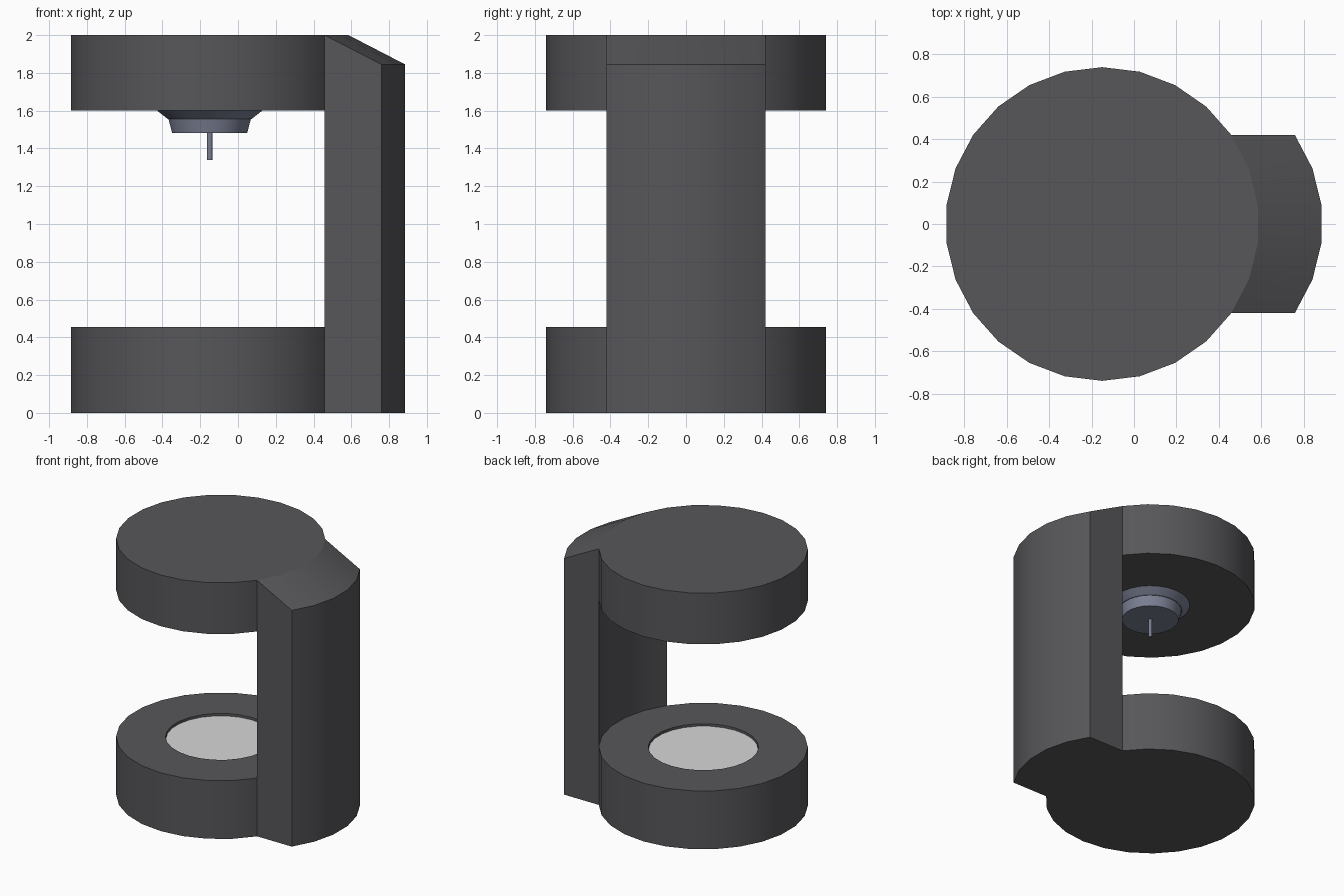
import bpy, bmesh, math

cube = bpy.data.objects.get("Cube")
if cube:
    bpy.data.objects.remove(cube)

AXIS_X = -0.15
RADIUS = 0.74
SIDES = 26


def material(name, color):
    m = bpy.data.materials.new(name)
    m.use_nodes = True
    m.diffuse_color = (*color, 1)
    m.node_tree.nodes["Principled BSDF"].inputs["Base Color"].default_value = (*color, 1)
    return m


charcoal = material("charcoal", (0.095, 0.095, 0.102))
steel = material("blue grey steel", (0.20, 0.22, 0.30))
pale = material("pale grey", (0.68, 0.68, 0.68))


def finish(name, bm, mat):
    bmesh.ops.recalc_face_normals(bm, faces=bm.faces)
    mesh = bpy.data.meshes.new(name)
    bm.to_mesh(mesh)
    bm.free()
    mesh.materials.append(mat)
    obj = bpy.data.objects.new(name, mesh)
    bpy.context.collection.objects.link(obj)
    bpy.ops.object.select_all(action='DESELECT')
    obj.select_set(True)
    bpy.context.view_layer.objects.active = obj
    bpy.ops.object.shade_smooth_by_angle(angle=math.radians(20))
    return obj


def rim_point(r, step, sides):
    a = math.pi / 2 + step * math.tau / sides
    return AXIS_X + r * math.cos(a), r * math.sin(a)


def lathe(name, profile, mat, sides=SIDES):
    """Revolve (radius, height) points and cap both ends."""
    bm = bmesh.new()
    rings = [[bm.verts.new((*rim_point(r, i, sides), z)) for i in range(sides)]
             for r, z in profile]
    for a, b in zip(rings, rings[1:]):
        for i in range(sides):
            j = (i + 1) % sides
            bm.faces.new((a[i], a[j], b[j], b[i]))
    bm.faces.new(rings[0])
    bm.faces.new(rings[-1])
    return finish(name, bm, mat)


# Base with a shallow recess, and the round plate lying in it
lathe("base", [(RADIUS, 0), (RADIUS, 0.455), (0.39, 0.455), (0.39, 0.43)], charcoal)
lathe("build_plate", [(0.388, 0.43), (0.388, 0.437)], pale)

# Upper housing
lathe("head", [(RADIUS, 1.6), (RADIUS, 2.0)], charcoal)

# Nozzle under the housing, with its needle
lathe("nozzle", [(0.28, 1.6), (0.225, 1.557), (0.22, 1.557), (0.20, 1.482)], steel)
lathe("needle", [(0.014, 1.482), (0.014, 1.34)], steel, 12)

# Rear column: the rim arc of the housing swept outwards, with a sloping top
arc = [rim_point(RADIUS, -s, SIDES) for s in range(4, 10)]
bm = bmesh.new()
rows = []
for shift, z in ((0, 0), (0.3, 0), (0.3, 1.845), (0, 2.0)):
    rows.append([bm.verts.new((x + shift, y, z)) for x, y in arc])
for k in range(4):
    a, b = rows[k], rows[(k + 1) % 4]
    for i in range(len(arc) - 1):
        bm.faces.new((a[i], a[i + 1], b[i + 1], b[i]))
for end in (0, -1):
    bm.faces.new([row[end] for row in rows])
finish("column", bm, charcoal)
